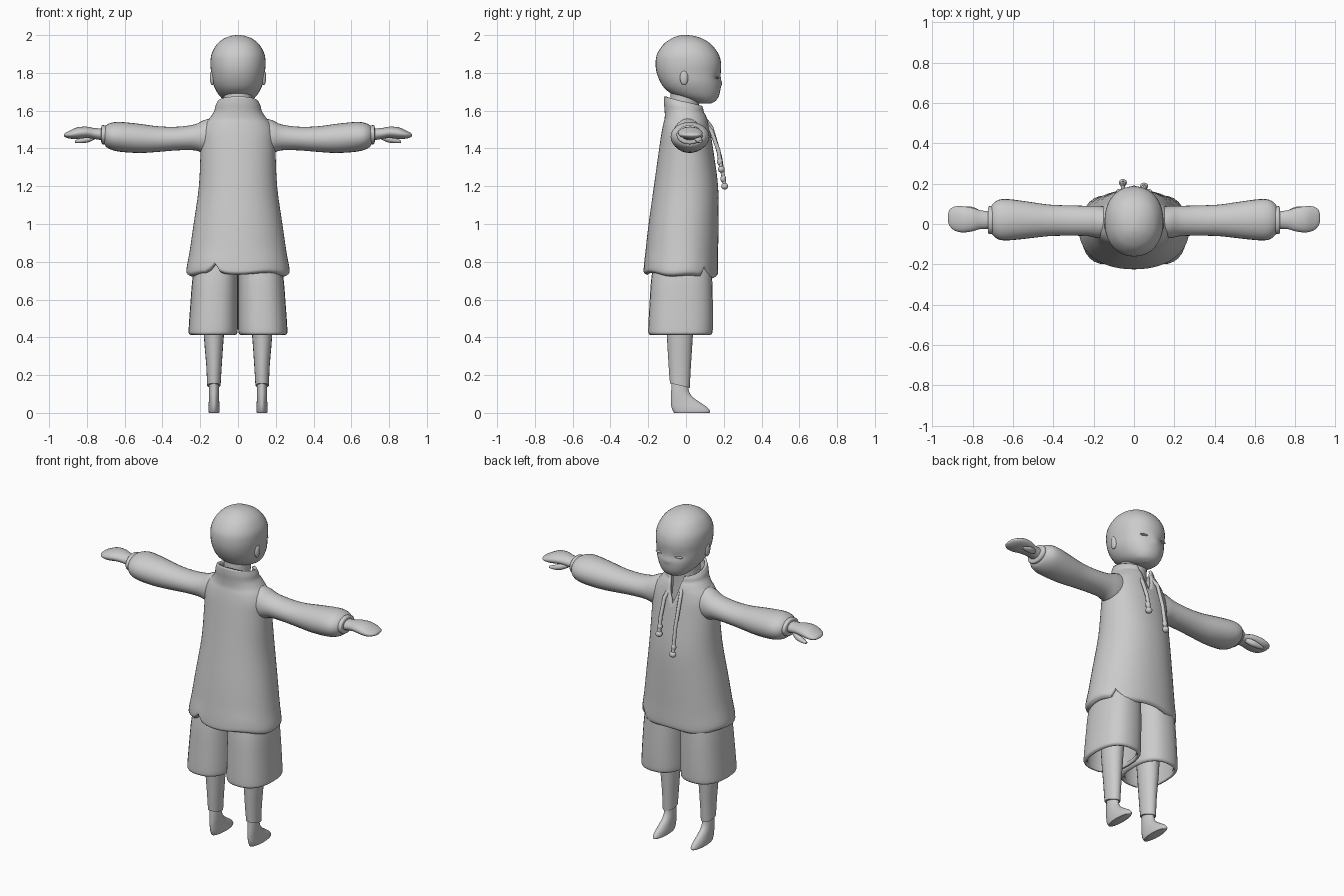
import bpy, bmesh, math
from mathutils import Vector

cube = bpy.data.objects.get("Cube")
if cube:
    bpy.data.objects.remove(cube, do_unlink=True)

clay = bpy.data.materials.new("clay_grey")
clay.use_nodes = True
COLOUR = (0.6, 0.6, 0.6, 1)
clay.diffuse_color = COLOUR
clay.node_tree.nodes["Principled BSDF"].inputs["Base Color"].default_value = COLOUR


def finish(name, bm, mirror=False, wall=0):
    """Turn a bmesh into a shaded object with optional wall and mirrored twin."""
    bmesh.ops.remove_doubles(bm, verts=bm.verts, dist=0.0002)
    bmesh.ops.recalc_face_normals(bm, faces=bm.faces)
    mesh = bpy.data.meshes.new(name)
    bm.to_mesh(mesh)
    bm.free()
    obj = bpy.data.objects.new(name, mesh)
    bpy.context.collection.objects.link(obj)
    mesh.materials.append(clay)
    if wall:
        mod = obj.modifiers.new("wall", "SOLIDIFY")
        mod.thickness, mod.offset = wall, -1
    if mirror:
        mod = obj.modifiers.new("twin", "MIRROR")
        mod.use_mirror_merge = False
    bpy.ops.object.select_all(action="DESELECT")
    bpy.context.view_layer.objects.active = obj
    obj.select_set(True)
    bpy.ops.object.shade_smooth_by_angle(angle=math.radians(50))
    return obj


def smooth_rows(rows, steps):
    """Catmull-Rom resampling of ring rows."""
    out = []
    for i in range(len(rows) - 1):
        p = [rows[max(i - 1, 0)], rows[i], rows[i + 1], rows[min(i + 2, len(rows) - 1)]]
        for s in range(steps):
            t = s / steps
            out.append([b + t / 2 * (c - a + t * (2*a - 5*b + 4*c - d + t * (3*(b - c) + d - a)))
                        for a, b, c, d in zip(*p)])
    return out + [list(rows[-1])]


def loft(name, rows, axis="z", sides=28, steps=3, power=1.0, caps=True,
         gap=None, warp=None, **options):
    """Skin rings of (position, min u, max u, min v, max v) along an axis."""
    bm = bmesh.new()
    rings = []
    for pos, u0, u1, v0, v1 in smooth_rows(rows, steps):
        opening = gap(pos) if gap else 0
        ring = []
        for k in range(sides + 1):
            # angles start and end at the +y side
            a = math.pi / 2 + opening + (math.tau - 2 * opening) * k / sides
            c, s = math.cos(a), math.sin(a)
            u = (u0 + u1) / 2 + (u1 - u0) / 2 * math.copysign(abs(c) ** power, c)
            v = (v0 + v1) / 2 + (v1 - v0) / 2 * math.copysign(abs(s) ** power, s)
            co = Vector((u, v, pos)) if axis == "z" else Vector((pos, u, v))
            ring.append(bm.verts.new(warp(co, a) if warp else co))
        rings.append(ring)
    for lower, upper in zip(rings, rings[1:]):
        for k in range(sides):
            bm.faces.new((lower[k], lower[k + 1], upper[k + 1], upper[k]))
    if caps:
        bm.faces.new(rings[0][:-1])
        bm.faces.new(rings[-1][:-1])
    return finish(name, bm, **options)


def blob(name, centre, size, mirror=False):
    bm = bmesh.new()
    bmesh.ops.create_uvsphere(bm, u_segments=16, v_segments=10, radius=1)
    for v in bm.verts:
        v.co = Vector(c + s * p for c, s, p in zip(centre, size, v.co))
    return finish(name, bm, mirror)


def tube(name, points, radius):
    curve = bpy.data.curves.new(name, "CURVE")
    curve.dimensions = "3D"
    curve.bevel_depth, curve.bevel_resolution = radius, 2
    curve.use_fill_caps = True
    spline = curve.splines.new("POLY")
    spline.points.add(len(points) - 1)
    for point, co in zip(spline.points, points):
        point.co = (*co, 1)
    obj = bpy.data.objects.new(name, curve)
    bpy.context.collection.objects.link(obj)
    curve.materials.append(clay)


# Head with shallow eye sockets and a small nose
def face(co, a):
    if co.y > 0.08:
        socket = math.exp(-((abs(co.x) - .06) / .03) ** 2 - ((co.z - 1.775) / .02) ** 2)
        nose = math.exp(-(co.x / .02) ** 2 - ((co.z - 1.745) / .015) ** 2)
        co.y += .008 * nose - .008 * socket
    return co

loft("head", [
    (1.637, -.03, .03, .07, .13), (1.65, -.065, .065, .03, .155),
    (1.675, -.095, .095, -.05, .173), (1.71, -.118, .118, -.105, .182),
    (1.75, -.134, .134, -.135, .184), (1.8, -.142, .142, -.155, .184),
    (1.85, -.146, .146, -.161, .186), (1.9, -.14, .14, -.153, .172),
    (1.95, -.113, .113, -.12, .135), (1.98, -.077, .077, -.08, .09),
    (1.995, -.04, .04, -.045, .045), (2, -.01, .01, -.02, .01)],
    sides=40, steps=4, power=.93, warp=face)
loft("neck", [(1.45, -.085, .085, -.09, .07), (1.6, -.075, .075, -.085, .065),
              (1.72, -.075, .075, -.08, .08)])
blob("ears", (.136, -.01, 1.775), (.013, .022, .04), mirror=True)
blob("eyelids", (.062, .163, 1.775), (.027, .012, .005), mirror=True)


# Long coat: open V at the neck, slanted collar, two nicks in the hem
def neck_gap(z):
    return max(0, z - 1.47) * 2.1

def coat_shape(co, a):
    if co.z > 1.58:
        co.z -= (co.z - 1.58) * .55 * (math.sin(a) + 1) / 2
    if co.z < .82:
        for nick, depth in ((.7, .06), (4.25, .05)):
            off = abs((a - nick + math.pi) % math.tau - math.pi)
            co.z += depth * max(0, 1 - off / .14) * (.82 - co.z) / .09
        co.z += .006 * math.sin(5 * a) - .012 * math.sin(a)
    return co

loft("coat", [
    (.725, -.25, .25, -.205, .15), (.735, -.267, .267, -.222, .165),
    (.76, -.273, .273, -.224, .17), (.85, -.257, .257, -.215, .17),
    (1, -.235, .235, -.198, .172), (1.2, -.207, .207, -.17, .17),
    (1.4, -.198, .198, -.142, .143), (1.48, -.195, .195, -.13, .13),
    (1.53, -.175, .175, -.12, .12), (1.56, -.15, .15, -.113, .113),
    (1.6, -.127, .127, -.113, .1), (1.64, -.12, .12, -.117, .098),
    (1.675, -.107, .107, -.117, .095)],
    sides=56, power=.93, caps=False, gap=neck_gap, warp=coat_shape, wall=.014)

# Puffed sleeves, gathered cuffs
loft("sleeves", [
    (.12, -.07, .085, 1.37, 1.565), (.18, -.07, .09, 1.375, 1.55),
    (.23, -.06, .09, 1.39, 1.527), (.32, -.058, .092, 1.39, 1.515),
    (.42, -.06, .096, 1.382, 1.517), (.52, -.071, .11, 1.376, 1.53),
    (.62, -.081, .123, 1.382, 1.54), (.67, -.077, .12, 1.393, 1.536),
    (.70, -.055, .1, 1.41, 1.522), (.708, -.035, .08, 1.43, 1.51)],
    axis="x", mirror=True)
loft("cuffs", [(.69, -.045, .085, 1.425, 1.52), (.718, -.05, .088, 1.422, 1.523),
               (.724, -.04, .075, 1.435, 1.512)], axis="x", mirror=True)

# Mitten-like hands with thumbs
loft("hands", [
    (.7, -.025, .06, 1.44, 1.505), (.76, -.025, .068, 1.45, 1.508),
    (.8, -.036, .08, 1.455, 1.515), (.85, -.042, .088, 1.45, 1.512),
    (.89, -.032, .086, 1.452, 1.495), (.915, -.008, .07, 1.46, 1.482),
    (.922, .015, .045, 1.467, 1.474)], axis="x", mirror=True)
loft("thumbs", [
    (.755, .04, .06, 1.45, 1.475), (.79, .045, .082, 1.433, 1.47),
    (.83, .055, .088, 1.428, 1.455), (.862, .068, .084, 1.43, 1.443)],
    axis="x", sides=14, mirror=True)

# Wide shorts, open at the knee
loft("shorts", [
    (.412, .02, .245, -.185, .125), (.42, .005, .26, -.198, .138),
    (.45, .001, .261, -.2, .142), (.58, .001, .252, -.193, .142),
    (.72, .001, .24, -.183, .138), (.85, .001, .215, -.16, .13)],
    power=.82, caps=False, wall=.02, mirror=True)

# Legs with a slanted trouser end above narrow feet
def ankle(co, a):
    if co.z < .17:
        co.z -= .012 * math.sin(a)
    return co

loft("legs", [
    (.145, .092, .164, -.085, .02), (.25, .086, .168, -.092, .026),
    (.42, .074, .182, -.102, .037), (.6, .06, .19, -.11, .045)],
    sides=20, warp=ankle, mirror=True)
loft("feet", [
    (0, .1, .154, -.062, .122), (.008, .097, .157, -.068, .128),
    (.03, .097, .157, -.077, .112), (.055, .099, .155, -.08, .075),
    (.085, .1, .154, -.08, .035), (.12, .101, .153, -.078, .014),
    (.18, .103, .151, -.075, .01)], sides=24, mirror=True)

# Hood cords with beads and end knobs
for side, x, y, start, end in (("left", .05, .187, 1.49, 1.29), ("right", -.055, .205, 1.51, 1.2)):
    tube(side + "_cord", [(x * .8, .105, start + .04), (x, .135, start),
                          (x, (y + .14) / 2 + .008, (start + end) / 2), (x, y, end)], .011)
    blob(side + "_cord_knob", (x, y, end), (.02, .018, .018))
    blob(side + "_cord_bead", (x, y - .008, end + .04), (.015, .015, .02))
